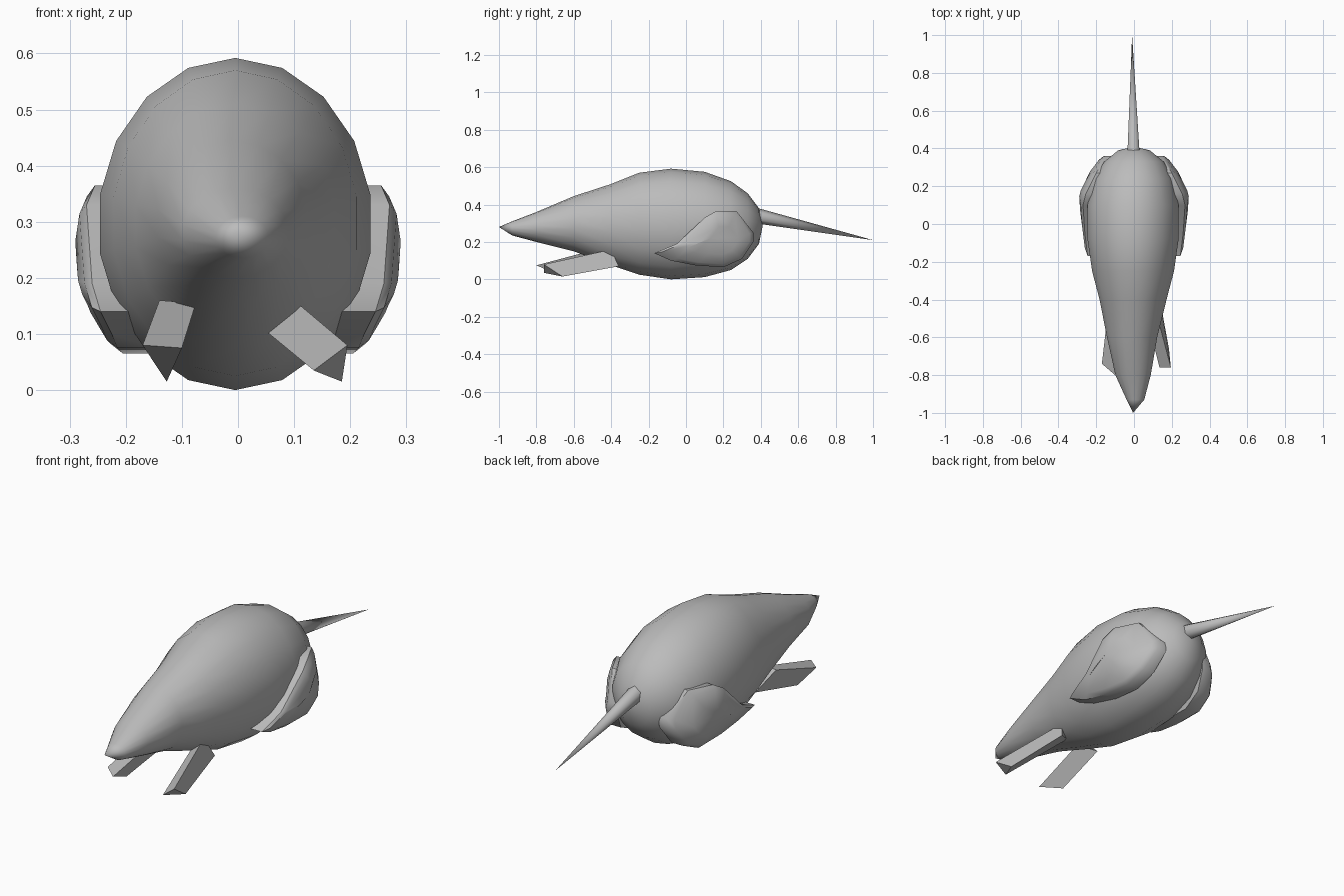
import bpy, bmesh, math
from mathutils import Vector

cube = bpy.data.objects.get("Cube")
if cube:
    bpy.data.objects.remove(cube)

grey = bpy.data.materials.new("soft_grey")
grey.use_nodes = True
COLOR = (0.5, 0.5, 0.5, 1)
grey.diffuse_color = COLOR
grey.node_tree.nodes["Principled BSDF"].inputs["Base Color"].default_value = COLOR


def loft(name, rings, sharp_angle):
    """Skin a list of closed rings; a one-point ring closes to a tip."""
    bm = bmesh.new()
    loops = [[bm.verts.new(p) for p in ring] for ring in rings]
    for a, b in zip(loops, loops[1:]):
        n = max(len(a), len(b))
        for i in range(n):
            j = (i + 1) % n
            if len(b) == 1:
                bm.faces.new((a[i], a[j], b[0]))
            elif len(a) == 1:
                bm.faces.new((a[0], b[j], b[i]))
            else:
                bm.faces.new((a[i], a[j], b[j], b[i]))
    for end in (loops[0], loops[-1]):
        if len(end) > 2:
            bm.faces.new(end)
    bmesh.ops.recalc_face_normals(bm, faces=bm.faces[:])
    mesh = bpy.data.meshes.new(name)
    bm.to_mesh(mesh)
    bm.free()
    mesh.materials.append(grey)
    obj = bpy.data.objects.new(name, mesh)
    bpy.context.collection.objects.link(obj)
    bpy.ops.object.select_all(action='DESELECT')
    obj.select_set(True)
    bpy.context.view_layer.objects.active = obj
    bpy.ops.object.shade_smooth_by_angle(angle=math.radians(sharp_angle))
    return obj


def ellipse(y, left, right, bottom, top, n):
    cx, cz = (left + right) / 2, (bottom + top) / 2
    rx, rz = (right - left) / 2, (top - bottom) / 2
    return [(cx + rx * math.sin(math.tau * i / n), y,
             cz + rz * math.cos(math.tau * i / n)) for i in range(n)]


# Body and pointed head: y, left, right, bottom, top
sections = [
    (-0.93, -0.04, 0.055, 0.235, 0.31), (-0.8, -0.1, 0.09, 0.2, 0.36),
    (-0.6, -0.145, 0.125, 0.15, 0.445), (-0.4, -0.185, 0.175, 0.075, 0.51),
    (-0.25, -0.225, 0.215, 0.025, 0.57), (-0.08, -0.25, 0.24, 0, 0.592),
    (0.1, -0.25, 0.24, 0.012, 0.575), (0.24, -0.215, 0.21, 0.05, 0.525),
    (0.33, -0.16, 0.16, 0.11, 0.46), (0.39, -0.085, 0.085, 0.19, 0.38),
]
loft("body", [[(-0.005, -1, 0.28)]] + [ellipse(*s, 18) for s in sections]
     + [[(0, 0.41, 0.285)]], 60)

# Tapering tail
loft("tail", [ellipse(0.37, -0.04, 0.035, 0.3, 0.385, 6), [(-0.01, 1, 0.21)]], 80)

# Haunches: rounded shields hugging both flanks (x, y, z around the rim)
rim = [(0.245, -0.17, 0.14), (0.26, -0.05, 0.19), (0.27, 0.1, 0.33),
       (0.255, 0.16, 0.365), (0.2, 0.27, 0.365), (0.15, 0.36, 0.25),
       (0.16, 0.36, 0.2), (0.19, 0.3, 0.11), (0.205, 0.2, 0.065),
       (0.215, 0.05, 0.075), (0.225, -0.08, 0.1)]
middle = Vector((0.25, 0.19, 0.2))
for side, name in ((1, "left_haunch"), (-1, "right_haunch")):
    def flank(points):
        return [(side * x, y, z) for x, y, z in points]
    face = [middle + (Vector(p) - middle) * 0.88 + Vector((0.015, 0, 0)) for p in rim]
    crown = [middle + (Vector(p) - middle) * 0.5 + Vector((0.03, 0, 0)) for p in rim]
    inner = [(x * 0.7, y, z) for x, y, z in rim]
    loft(name, [flank(inner), flank(rim), flank(face), flank(crown),
                flank([(0.287, 0.13, 0.22)])], 40)

# Splayed forepaws, wedge shaped in section
loft("left_forepaw", [
    [(0.1, -0.4, 0.16), (0.05, -0.42, 0.105), (0.13, -0.36, 0.07)],
    [(0.195, -0.76, 0.08), (0.135, -0.76, 0.035), (0.185, -0.66, 0.015)]], 30)
loft("right_forepaw", [
    [(-0.14, -0.48, 0.16), (-0.075, -0.5, 0.155), (-0.1, -0.38, 0.08)],
    [(-0.17, -0.74, 0.08), (-0.1, -0.8, 0.075), (-0.127, -0.66, 0.015)]], 30)
